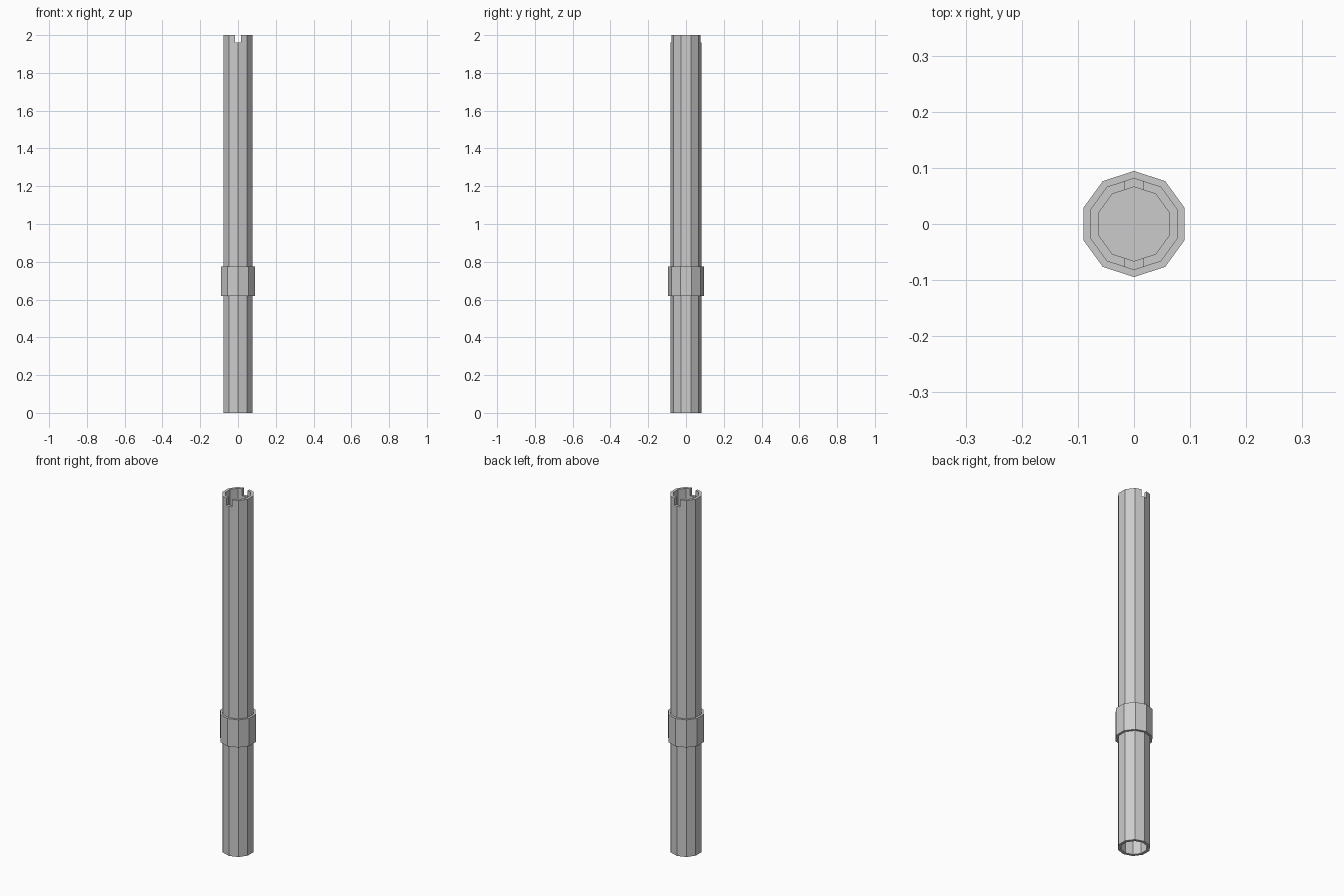
import bpy, bmesh
from math import sin, cos, tau

if "Cube" in bpy.data.objects:
    bpy.data.objects.remove(bpy.data.objects["Cube"])

SIDES = 10
R_OUT, R_IN, R_COLLAR = 0.082, 0.066, 0.0945


def ring_solid(name, profile):
    """Revolve a closed (radius, z) profile into a flat ten-sided ring."""
    bm = bmesh.new()
    rings = []
    for i in range(SIDES):
        a = tau * (i / SIDES + 0.25)  # corners on +y and -y
        rings.append([bm.verts.new((r * cos(a), r * sin(a), z)) for r, z in profile])
    n = len(profile)
    for i in range(SIDES):
        a, b = rings[i], rings[(i + 1) % SIDES]
        for j in range(n):
            k = (j + 1) % n
            bm.faces.new((a[j], b[j], b[k], a[k]))
    bmesh.ops.recalc_face_normals(bm, faces=bm.faces)
    mesh = bpy.data.meshes.new(name)
    bm.to_mesh(mesh)
    bm.free()
    obj = bpy.data.objects.new(name, mesh)
    bpy.context.collection.objects.link(obj)
    return obj


def tube(name, r_in, r_out, z0, z1):
    return ring_solid(name, [(r_in, z0), (r_out, z0), (r_out, z1), (r_in, z1)])


# Long hollow pipe and the collar round it
pipe = tube("pipe", R_IN, R_OUT, 0, 2)
tube("collar", R_OUT - 0.004, R_COLLAR, 0.62, 0.775)

# Partition closing the bore at the collar
bpy.ops.mesh.primitive_circle_add(vertices=SIDES, radius=R_IN + 0.001,
                                  fill_type='NGON', location=(0, 0, 0.7))
bpy.context.object.name = "partition"

# Slot through the front and back of the pipe's top rim
bpy.ops.mesh.primitive_cube_add(size=1, location=(0, 0, 2.01))
cutter = bpy.context.object
cutter.name = "slot_cutter"
cutter.scale = (0.034, 0.3, 0.1)
cutter.hide_render = True
cutter.display_type = 'WIRE'
slot = pipe.modifiers.new("slot", 'BOOLEAN')
slot.operation = 'DIFFERENCE'
slot.solver = 'EXACT'
slot.object = cutter
bpy.context.view_layer.objects.active = pipe
bpy.ops.object.modifier_apply(modifier="slot")
bpy.data.objects.remove(cutter, do_unlink=True)
